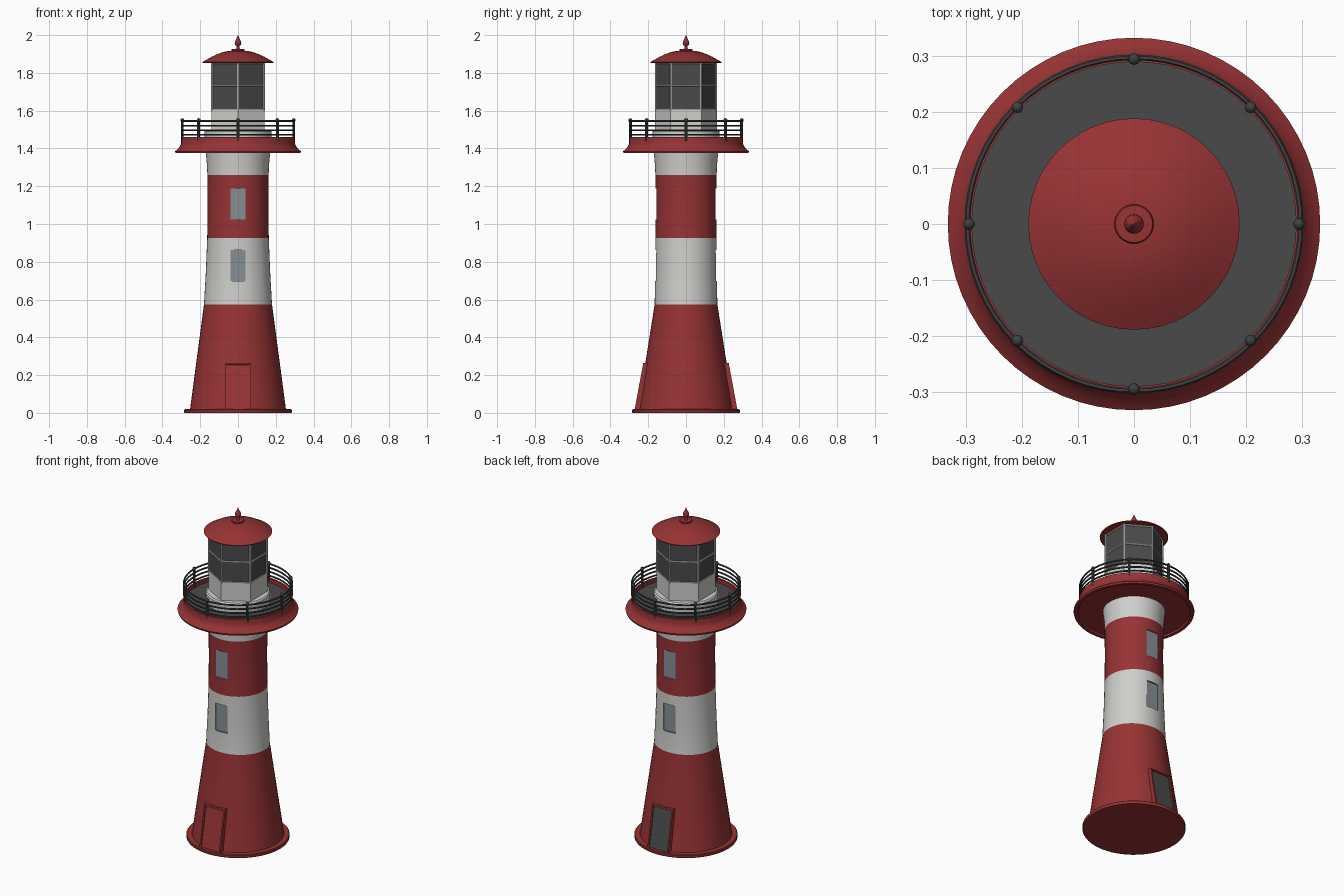
import bpy, bmesh, math
from mathutils import Vector

if "Cube" in bpy.data.objects:
    bpy.data.objects.remove(bpy.data.objects["Cube"])


def material(name, r, g, b):
    m = bpy.data.materials.new(name)
    m.diffuse_color = (r, g, b, 1)
    m.use_nodes = True
    m.node_tree.nodes["Principled BSDF"].inputs["Base Color"].default_value = m.diffuse_color
    return m


RED = material("red paint", 0.31, 0.033, 0.035)
WHITE = material("white paint", 0.62, 0.62, 0.60)
DARK = material("dark grey", 0.068, 0.068, 0.068)
METAL = material("rail metal", 0.05, 0.053, 0.053)
PANE = material("window grey", 0.24, 0.275, 0.295)


def finish(bm, name, mats, rule=None, angle=35):
    """Turn a bmesh into a coloured, smooth-by-angle object."""
    bmesh.ops.recalc_face_normals(bm, faces=bm.faces[:])
    for f in bm.faces:
        f.smooth = True
        if rule:
            f.material_index = rule(f)
    me = bpy.data.meshes.new(name)
    bm.to_mesh(me)
    bm.free()
    for m in mats:
        me.materials.append(m)
    me.set_sharp_from_angle(angle=math.radians(angle))
    ob = bpy.data.objects.new(name, me)
    bpy.context.collection.objects.link(ob)
    return ob


def lathe(name, profile, mats, sides=48, turn=0.0, rule=None):
    """Loft rings of (rx, z) or (rx, z, ry), capped at both ends."""
    bm = bmesh.new()
    rings = []
    for p in profile:
        rx, z, ry = p if len(p) == 3 else (p[0], p[1], p[0])
        rings.append([bm.verts.new((rx * math.cos(turn + math.tau * i / sides),
                                    ry * math.sin(turn + math.tau * i / sides), z))
                      for i in range(sides)])
    for a, b in zip(rings, rings[1:]):
        for i in range(sides):
            j = (i + 1) % sides
            bm.faces.new((a[i], a[j], b[j], b[i]))
    bm.faces.new(rings[0])
    bm.faces.new(rings[-1])
    return finish(bm, name, mats, rule)


def rod(bm, a, b, r, segs=8):
    """Add a cylinder between two points."""
    a, b = Vector(a), Vector(b)
    new = bmesh.ops.create_cone(bm, cap_ends=True, segments=segs, radius1=r,
                                radius2=r, depth=(b - a).length)["verts"]
    rot = (b - a).to_track_quat('Z', 'Y')
    for v in new:
        v.co = rot @ v.co + (a + b) / 2


def hoop(bm, R, z, r, n=64, m=6):
    """Add a torus."""
    rings = [[bm.verts.new(((R + r * math.cos(math.tau * k / m)) * math.cos(math.tau * i / n),
                            (R + r * math.cos(math.tau * k / m)) * math.sin(math.tau * i / n),
                            z + r * math.sin(math.tau * k / m))) for k in range(m)]
             for i in range(n)]
    for i in range(n):
        a, b = rings[i], rings[(i + 1) % n]
        for k in range(m):
            bm.faces.new((a[k], b[k], b[(k + 1) % m], a[(k + 1) % m]))


# base plate
lathe("base_plate", [(0.283, 0), (0.285, 0.004), (0.285, 0.016), (0.281, 0.02)], [RED])


# tower with red and white bands
def band(f):
    z = f.calc_center_median().z
    return 1 if 0.575 < z < 0.925 or z > 1.26 else 0


tower = lathe("tower", [(0.255, 0.01), (0.18, 0.575, 0.166), (0.17, 0.75, 0.163),
                        (0.163, 0.925, 0.162), (0.161, 1.09), (0.162, 1.26),
                        (0.165, 1.32), (0.172, 1.39)], [RED, WHITE, PANE], rule=band)

# recessed windows, front and back
bm = bmesh.new()
for side in (-1, 1):
    for z in (0.78, 1.105):
        new = bmesh.ops.create_cube(bm, size=1)["verts"]
        for v in new:
            v.co = Vector((v.co.x * 0.08, side * 0.203 + v.co.y * 0.1, z + v.co.z * 0.165))
cutter = finish(bm, "window_cutter", [RED, WHITE, PANE], lambda f: 2)
cutter.hide_render = True
cut = tower.modifiers.new("windows", 'BOOLEAN')
cut.operation = 'DIFFERENCE'
cut.solver = 'EXACT'
cut.object = cutter
bpy.context.view_layer.objects.active = tower
bpy.ops.object.modifier_apply(modifier=cut.name)
bpy.data.objects.remove(cutter)
tower.data.set_sharp_from_angle(angle=math.radians(35))

# doors: sloped surround with a sunk panel, red in front and dark behind
for side, name, col in ((-1, "front_door", RED), (1, "back_door", DARK)):
    bm = bmesh.new()
    for v in bmesh.ops.create_cube(bm, size=1)["verts"]:
        top, outer = v.co.z > 0, v.co.y * side > 0
        y = (0.226 if top else 0.274) if outer else 0.17
        v.co = Vector((v.co.x * 0.14, side * y, 0.265 if top else 0.006))
    bmesh.ops.recalc_face_normals(bm, faces=bm.faces[:])
    panel = max(bm.faces, key=lambda f: f.calc_center_median().y * side)
    bmesh.ops.inset_individual(bm, faces=[panel], thickness=0.013, depth=0)
    bmesh.ops.inset_individual(bm, faces=[panel], thickness=0.0005, depth=-0.007)
    panel.select = True
    finish(bm, name, [RED, col], lambda f: 1 if f.select else 0, 20)

# gallery with flared rim and sunk dark deck
lathe("gallery", [(0.15, 1.385), (0.305, 1.385), (0.312, 1.375), (0.33, 1.375),
                  (0.333, 1.385), (0.322, 1.394), (0.308, 1.41), (0.301, 1.425),
                  (0.301, 1.46), (0.29, 1.46), (0.29, 1.435), (0.1, 1.435)],
      [RED, DARK], 64,
      rule=lambda f: 1 if all(abs(v.co.z - 1.435) < 1e-4 for v in f.verts) else 0)

# railing
bm = bmesh.new()
for i in range(8):
    a = math.tau * i / 8
    x, y = 0.295 * math.cos(a), 0.295 * math.sin(a)
    rod(bm, (x, y, 1.44), (x, y, 1.55), 0.008, 10)
    new = bmesh.ops.create_uvsphere(bm, u_segments=10, v_segments=6, radius=0.0105)["verts"]
    bmesh.ops.translate(bm, verts=new, vec=(x, y, 1.55))
for z in (1.473, 1.497, 1.521, 1.545):
    hoop(bm, 0.298, z, 0.005)
finish(bm, "railing", [METAL])

# lantern room: round plinth, six-sided wall and glass
lathe("lantern_plinth", [(0.178, 1.43), (0.178, 1.49), (0.172, 1.498), (0.1, 1.498)], [WHITE])
lathe("lantern_room", [(0.163, 1.48), (0.163, 1.61), (0.159, 1.612), (0.159, 1.862)],
      [WHITE, DARK], 6, math.pi / 6,
      lambda f: 1 if f.calc_center_median().z > 1.63 else 0)

# glazing bars
bm = bmesh.new()
corner = [(0.159 * math.cos(math.pi / 6 + i * math.pi / 3),
           0.159 * math.sin(math.pi / 6 + i * math.pi / 3)) for i in range(6)]
for i in range(6):
    p, q = corner[i], corner[(i + 1) % 6]
    rod(bm, (*p, 1.60), (*p, 1.86), 0.006)
    for z in (1.733, 1.852):
        rod(bm, (*p, z), (*q, z), 0.005)
finish(bm, "glazing_bars", [WHITE])

# domed roof
lathe("roof", [(0.15, 1.857), (0.186, 1.852), (0.189, 1.857), (0.168, 1.869), (0.14, 1.885),
               (0.11, 1.899), (0.08, 1.910), (0.05, 1.916), (0.034, 1.917),
               (0.035, 1.922), (0.033, 1.926), (0.01, 1.927)], [RED])

# finial
lathe("finial", [(0.012, 1.92), (0.008, 1.932), (0.008, 1.943), (0.014, 1.947), (0.0175, 1.957),
                 (0.016, 1.967), (0.010, 1.979), (0.005, 1.99), (0.001, 2.0)], [RED], 20)
